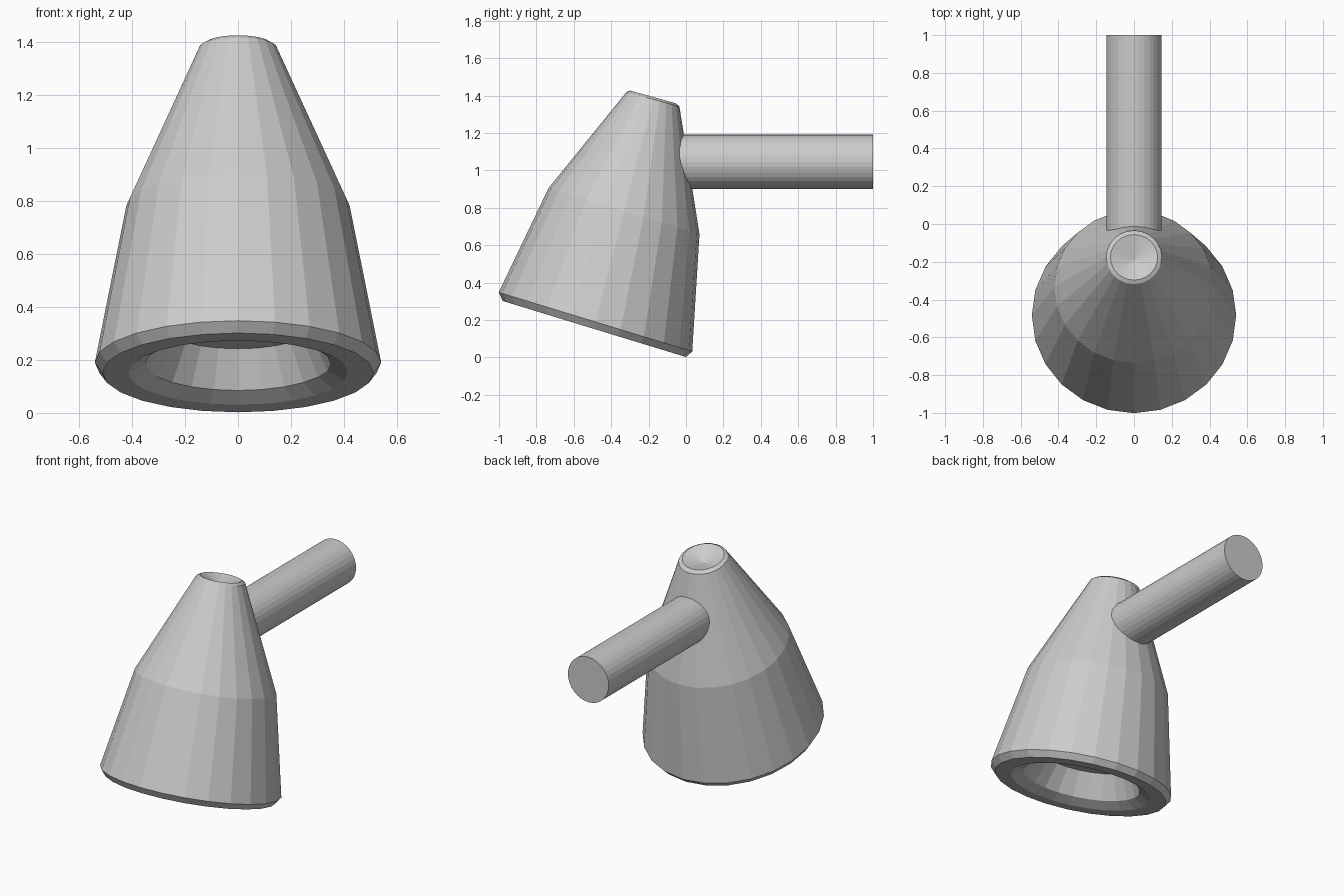
import bpy, bmesh
from math import sin, cos, pi, radians

if "Cube" in bpy.data.objects:
    bpy.data.objects.remove(bpy.data.objects["Cube"])

SIDES = 24


def finish(bm, name):
    bmesh.ops.recalc_face_normals(bm, faces=bm.faces)
    mesh = bpy.data.meshes.new(name)
    bm.to_mesh(mesh)
    bm.free()
    obj = bpy.data.objects.new(name, mesh)
    bpy.context.collection.objects.link(obj)
    return obj


def tilted_ring(bm, y, z, r, tilt):
    t = radians(tilt)
    return [bm.verts.new((r * cos(a), y + r * sin(a) * cos(t), z - r * sin(a) * sin(t)))
            for a in (2 * pi * i / SIDES for i in range(SIDES))]


# Lamp shade: tilted rings (centre y, centre z, radius, tilt) from inner ceiling
# around the rim and up the outside to the lip of the top dish
profile = [
    (-0.435, 0.324, 0.28, 17),
    (-0.479, 0.187, 0.35, 17),
    (-0.490, 0.152, 0.415, 17),
    (-0.490, 0.152, 0.512, 17),
    (-0.484, 0.190, 0.541, 17),
    (-0.3315, 0.782, 0.422, 17),
    (-0.1765, 1.380, 0.147, 15.5),
    (-0.1765, 1.393, 0.125, 15.5),
]
bm = bmesh.new()
rings = [tilted_ring(bm, *p) for p in profile]
for a, b in zip(rings, rings[1:]):
    for i in range(SIDES):
        j = (i + 1) % SIDES
        bm.faces.new((a[i], a[j], b[j], b[i]))
bm.faces.new(rings[0])
# Shallow dish in the top
dish = bm.verts.new((0, -0.19, 1.345))
for i in range(SIDES):
    bm.faces.new((rings[-1][i], rings[-1][(i + 1) % SIDES], dish))
finish(bm, "lamp_shade")

# Horizontal support arm, its front end buried in the shade
bpy.ops.mesh.primitive_cylinder_add(vertices=32, radius=0.146, depth=1.1,
                                    location=(0, 0.45, 1.046), rotation=(pi / 2, 0, 0))
bpy.context.object.name = "support_arm"
